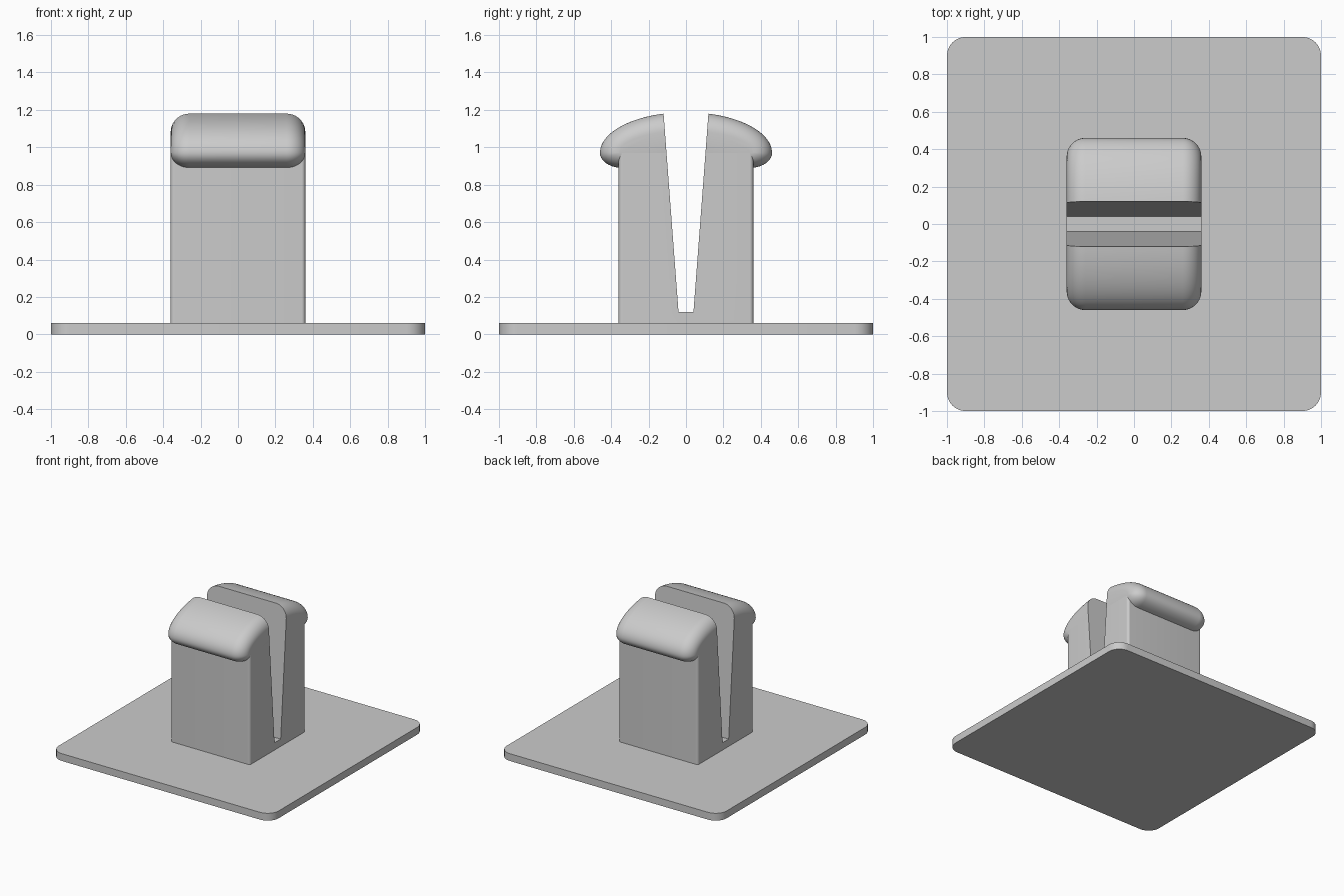
import bpy, bmesh, math

if "Cube" in bpy.data.objects:
    bpy.data.objects.remove(bpy.data.objects["Cube"], do_unlink=True)

# Single plain grey material
GREY = (0.6, 0.6, 0.6, 1)
mat = bpy.data.materials.new("light grey")
mat.use_nodes = True
mat.diffuse_color = GREY
for node in mat.node_tree.nodes:
    if node.type == 'BSDF_PRINCIPLED':
        node.inputs["Base Color"].default_value = GREY

HALF = 0.36        # half width of the post
SHOULDER = 0.97    # height where the head meets the post
FILLET = 0.1       # rounding of the head's ends


def finish(name, bm):
    bmesh.ops.recalc_face_normals(bm, faces=bm.faces)
    mesh = bpy.data.meshes.new(name)
    bm.to_mesh(mesh)
    bm.free()
    obj = bpy.data.objects.new(name, mesh)
    bpy.context.collection.objects.link(obj)
    mesh.materials.append(mat)
    bpy.ops.object.select_all(action='DESELECT')
    obj.select_set(True)
    bpy.context.view_layer.objects.active = obj
    bpy.ops.object.shade_smooth_by_angle(angle=math.radians(35))
    return obj


def prism(name, outline, direction, radius, half):
    """Extrude an outline and round its outer vertical corner edges."""
    bm = bmesh.new()
    face = bm.faces.new([bm.verts.new(p) for p in outline])
    ext = bmesh.ops.extrude_face_region(bm, geom=[face])
    verts = [g for g in ext["geom"] if isinstance(g, bmesh.types.BMVert)]
    bmesh.ops.translate(bm, verts=verts, vec=direction)
    corners = [e for e in bm.edges
               if all(abs(abs(v.co.x) - half) < 1e-4 and abs(abs(v.co.y) - half) < 1e-4
                      for v in e.verts)
               and abs(e.verts[0].co.z - e.verts[1].co.z) > 0.01
               and (e.verts[0].co.xy - e.verts[1].co.xy).length < 1e-4]
    bmesh.ops.bevel(bm, geom=corners, offset=radius, segments=8,
                    profile=0.5, affect='EDGES')
    return finish(name, bm)


def slot_y(z):
    return 0.04 + 0.08 * (z - 0.12) / 1.06


# Base plate with rounded corners
prism("base_plate", [(-1, -1, 0), (1, -1, 0), (1, 1, 0), (-1, 1, 0)],
      (0, 0, 0.06), 0.1, 1)

# Split post with a tapering slot
side = [(HALF, 0.05), (HALF, SHOULDER), (slot_y(SHOULDER), SHOULDER), (0.04, 0.12)]
profile = side + [(-y, z) for y, z in reversed(side)]
prism("split_post", [(-HALF, y, z) for y, z in profile],
      (2 * HALF, 0, 0), 0.02, HALF)


def head_profile(inset):
    """Domed top, rounded lip and flat underside, shrunk by the inset."""
    a, b = 0.46 - inset, 0.2175 - inset
    start = math.acos((0.12 - 0.0755 * inset) / a)
    pts = []
    for i in range(25):
        t = start * (1 - i / 24)
        pts.append((a * math.cos(t), SHOULDER + b * math.sin(t)))
    drop = 0.08 * (1 - inset / FILLET)
    for i in range(1, 11):
        t = math.pi / 2 * i / 10
        pts.append((0.34 + (0.12 - inset) * math.cos(t), SHOULDER - drop * math.sin(t)))
    return pts + [(0.2, SHOULDER - drop), (slot_y(SHOULDER), SHOULDER)]


# Snap head: rings along x with filleted ends, mirrored across the slot
quarter = [math.pi / 2 * i / 10 for i in range(11)]
ends = [(HALF - FILLET + FILLET * math.sin(t), FILLET * (1 - math.cos(t))) for t in quarter]
stations = [(-x, d) for x, d in reversed(ends)] + ends
bm = bmesh.new()
rings = [[bm.verts.new((x, y, z)) for y, z in head_profile(d)] for x, d in stations]
for r, s in zip(rings, rings[1:]):
    for i in range(len(r)):
        j = (i + 1) % len(r)
        bm.faces.new((r[i], r[j], s[j], s[i]))
bm.faces.new(rings[0])
bm.faces.new(rings[-1])
bmesh.ops.remove_doubles(bm, verts=bm.verts, dist=1e-5)
head = finish("snap_heads", bm)
mirror = head.modifiers.new("other_side", 'MIRROR')
mirror.use_axis = (False, True, False)
mirror.use_mirror_merge = False
